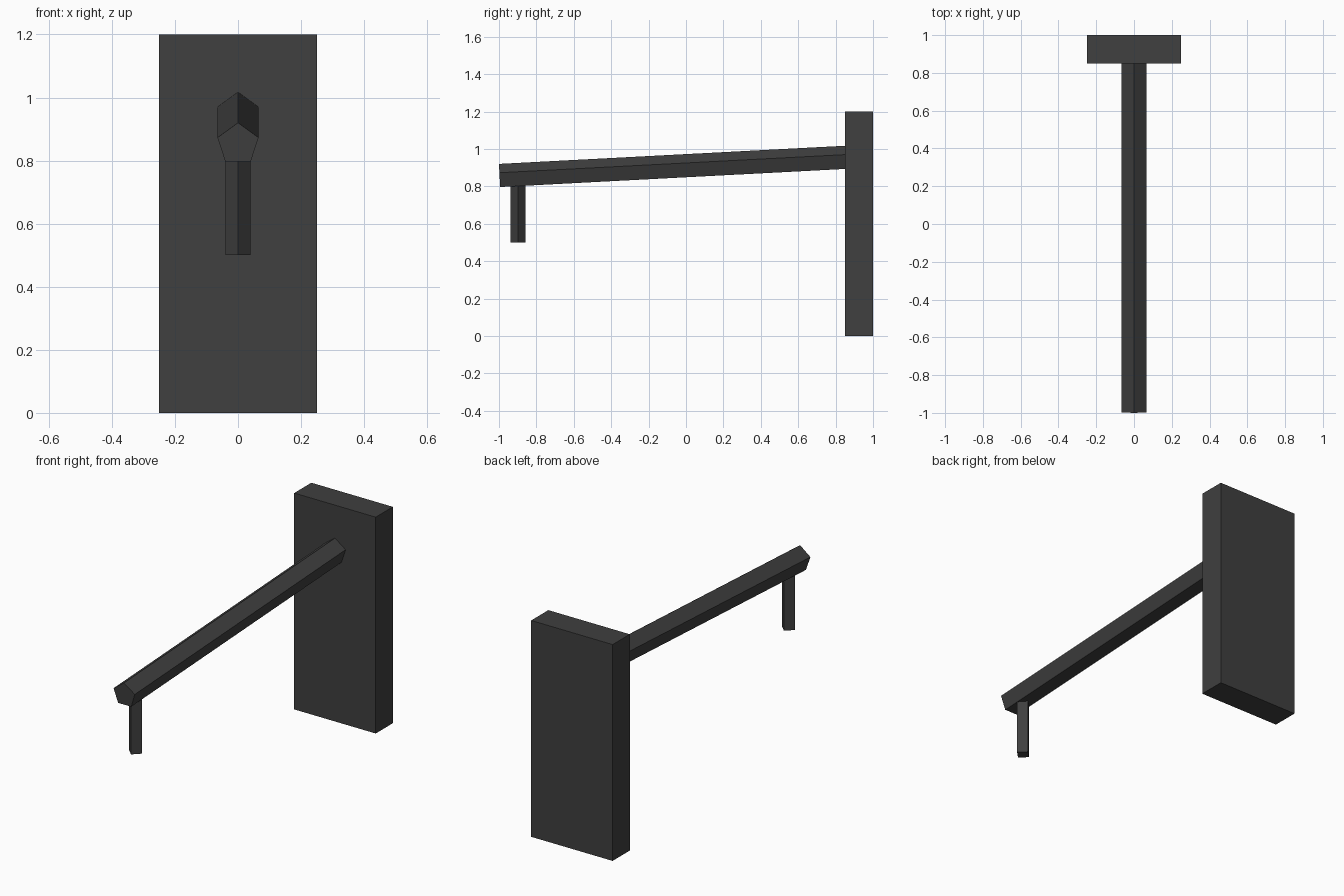
import bpy, bmesh, math
from mathutils import Matrix, Vector

if "Cube" in bpy.data.objects:
    bpy.data.objects.remove(bpy.data.objects["Cube"])

dark = bpy.data.materials.new("dark_grey")
dark.diffuse_color = (0.05, 0.05, 0.05, 1)
dark.use_nodes = True
dark.node_tree.nodes["Principled BSDF"].inputs["Base Color"].default_value = dark.diffuse_color


def prism(name, sides, radius, length, matrix):
    """Regular prism along local z, starting at the origin, first corner on local +y."""
    bm = bmesh.new()
    ring = [bm.verts.new((radius * math.sin(2 * math.pi * i / sides),
                          radius * math.cos(2 * math.pi * i / sides), 0))
            for i in range(sides)]
    base = bm.faces.new(ring)
    ext = bmesh.ops.extrude_face_region(bm, geom=[base], use_keep_orig=True)
    top = [v for v in ext["geom"] if isinstance(v, bmesh.types.BMVert)]
    bmesh.ops.translate(bm, verts=top, vec=(0, 0, length))
    bmesh.ops.transform(bm, matrix=matrix, verts=bm.verts)
    bmesh.ops.recalc_face_normals(bm, faces=bm.faces)
    mesh = bpy.data.meshes.new(name)
    bm.to_mesh(mesh)
    bm.free()
    mesh.materials.append(dark)
    obj = bpy.data.objects.new(name, mesh)
    bpy.context.collection.objects.link(obj)
    return obj


# Upright slab at the back
bpy.ops.mesh.primitive_cube_add(size=1, location=(0, 0.925, 0.6))
slab = bpy.context.object
slab.name = "back_slab"
slab.scale = (0.5, 0.15, 1.2)
slab.data.materials.append(dark)

# Five-sided beam rising three degrees towards the slab
tilt = math.radians(3)
along = Vector((0, math.cos(tilt), math.sin(tilt)))
up = Vector((0, -math.sin(tilt), math.cos(tilt)))
side = up.cross(along)
frame = Matrix((side, up, along)).transposed().to_4x4()
prism("beam", 5, 0.0684, 1.9, Matrix.Translation((0, -0.9964, 0.852)) @ frame)

# Four-sided hanging peg, corner to the front
prism("hanging_peg", 4, 0.04, 0.33, Matrix.Translation((0, -0.898, 0.5)))
